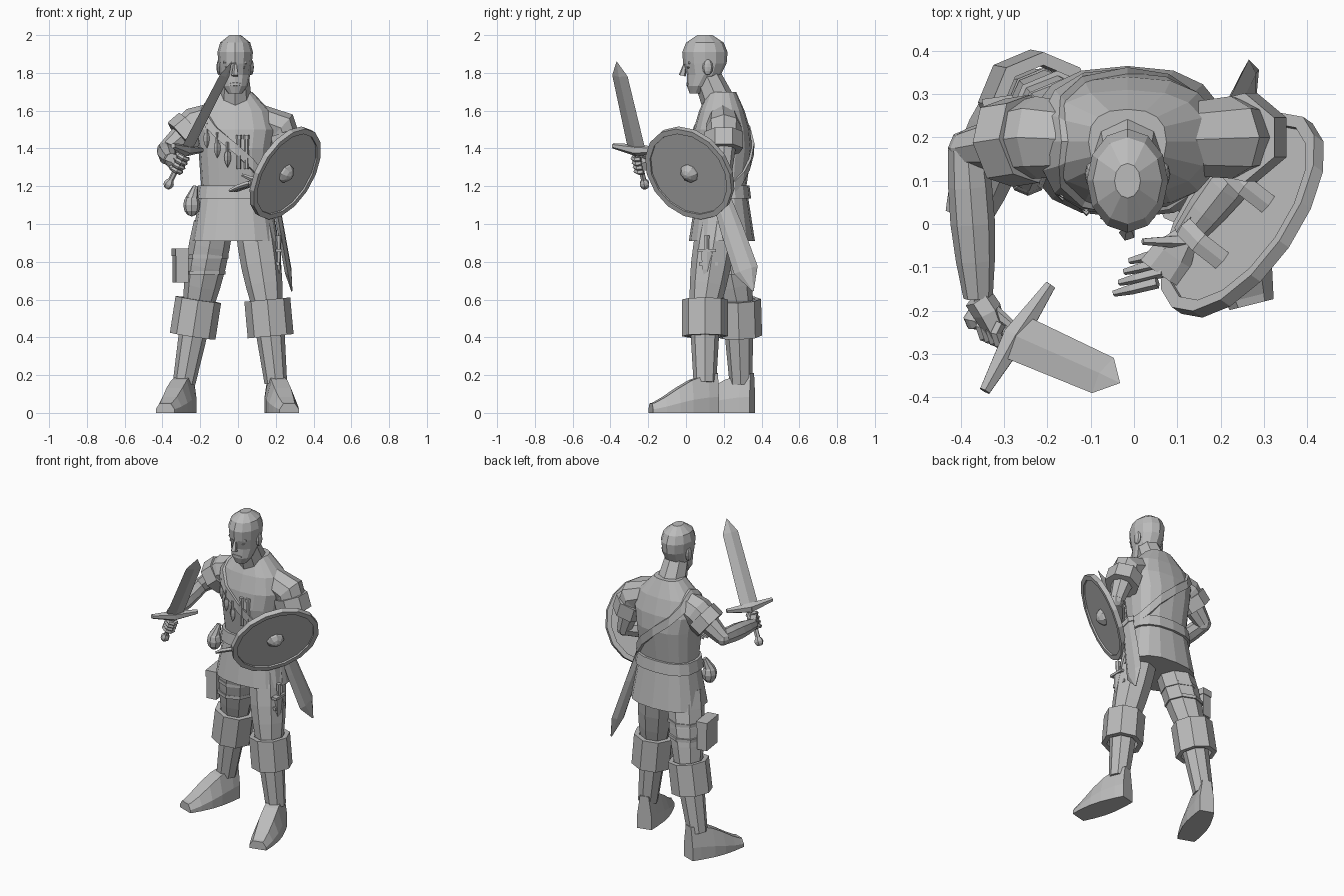
import bpy, bmesh
from math import sin, cos, pi, radians, sqrt, copysign
from mathutils import Vector as V, Matrix

if "Cube" in bpy.data.objects:
    bpy.data.objects.remove(bpy.data.objects["Cube"])

grey = bpy.data.materials.new("plain grey")
grey.use_nodes = True
grey.diffuse_color = (.5, .5, .5, 1)
grey.node_tree.nodes["Principled BSDF"].inputs["Base Color"].default_value = grey.diffuse_color

ACROSS, DEPTH, UP = V((1, 0, 0)), V((0, 1, 0)), V((0, 0, 1))


def finish(name, bm):
    bmesh.ops.recalc_face_normals(bm, faces=bm.faces)
    mesh = bpy.data.meshes.new(name)
    bm.to_mesh(mesh)
    bm.free()
    mesh.materials.append(grey)
    part = bpy.data.objects.new(name, mesh)
    bpy.context.collection.objects.link(part)


def loft(name, rings, closed=False):
    """Skin a row of equal rings; cap the ends unless the row is closed."""
    bm = bmesh.new()
    rows = [[bm.verts.new(point) for point in ring] for ring in rings]
    pairs = list(zip(rows, rows[1:]))
    if closed:
        pairs.append((rows[-1], rows[0]))
    else:
        bm.faces.new(rows[0])
        bm.faces.new(rows[-1])
    for low, high in pairs:
        for i in range(len(low)):
            bm.faces.new((low[i - 1], low[i], high[i], high[i - 1]))
    finish(name, bm)


def tube(name, path, radii, sides=8, ref=DEPTH, axis=None, closed=False):
    """Tube along a path; a radius may be a (wide, deep) pair."""
    rings = []
    for i, (point, radius) in enumerate(zip(path, radii)):
        along = axis or path[min(i + 1, len(path) - 1)] - path[max(i - 1, 0)]
        wide = ref.cross(along).normalized()
        deep = along.cross(wide).normalized()
        rw, rd = radius if isinstance(radius, tuple) else (radius, radius)
        turns = [2 * pi * k / sides for k in range(sides)]
        rings.append([point + wide * rw * cos(a) + deep * rd * sin(a) for a in turns])
    loft(name, rings, closed)


def limb(name, start, end, first, last, bulge=0.0, sides=8, ref=DEPTH):
    """Straight tapered tube that swells toward its middle."""
    steps = [k / 4 for k in range(5)]
    tube(name, [start.lerp(end, t) for t in steps],
         [first + (last - first) * t + bulge * sin(pi * t) for t in steps], sides, ref)


def band(name, start, end, radius, thick, sides=8, ref=DEPTH):
    """Hollow cuff with real wall thickness."""
    inner = radius - thick
    tube(name, [start, start, end, end], [inner, radius, radius, inner],
         sides, ref, axis=end - start, closed=True)


def placed(loc, size, turn=0):
    return (Matrix.Translation(loc) @ Matrix.Rotation(radians(turn), 4, 'Z')
            @ Matrix.Diagonal((*size, 1)))


def box(name, loc, size, turn=0):
    bm = bmesh.new()
    bmesh.ops.create_cube(bm, size=1, matrix=placed(loc, size, turn))
    finish(name, bm)


def ball(name, loc, size):
    bm = bmesh.new()
    bmesh.ops.create_uvsphere(bm, u_segments=8, v_segments=6, radius=1, matrix=placed(loc, size))
    finish(name, bm)


# Tunic: height, half width, half depth
BODY = [(.91, .23, .175), (1.2, .18, .13), (1.4, .195, .16), (1.5, .215, .15), (1.6, .185, .12), (1.7, .09, .075)]
MIDDLE = V((-.015, .19, 0))
TURNS = [2 * pi * k / 16 for k in range(16)]


def girth(z):
    for low, high in zip(BODY, BODY[1:]):
        if z <= high[0]:
            return V(low).lerp(V(high), (z - low[0]) / (high[0] - low[0])).yz


def on_body(z, a, grow=0.0):
    wide, deep = girth(z)
    square = lambda s: copysign(abs(s) ** .8, s)
    return MIDDLE + V(((wide + grow) * square(cos(a)), (deep + grow) * square(sin(a)), z))


def on_chest(x, z):
    wide, deep = girth(z)
    return V((x, MIDDLE.y - deep * sqrt(1 - ((x - MIDDLE.x) / wide) ** 2) - .015, z))


loft("tunic", [[on_body(row[0], a) for a in TURNS] for row in BODY])

# Belt, and the strap from right shoulder to left hip
WALL = [(-1, -.005), (-1, .015), (1, .015), (1, -.005)]
loft("belt", [[on_body(1.17 + .035 * h, a, grow) for h, grow in WALL] for a in TURNS], closed=True)
loft("shoulder_strap", [[on_body(1.4 - .22 * cos(a) + .03 * h, a, grow) for h, grow in WALL]
                        for a in TURNS], closed=True)

# Head and neck: height, middle, half width, half depth
HEAD = [(1.69, .05, .035, .03), (1.73, .065, .065, .06), (1.79, .095, .08, .09),
        (1.85, .1, .088, .115), (1.91, .1, .094, .12), (1.96, .1, .08, .1), (2, .1, .03, .04)]
face = V((MIDDLE.x, .1, 1.86))
tube("head", [V((MIDDLE.x, y, z)) for z, y, _, _ in HEAD], [row[2:] for row in HEAD], 12, axis=UP)
limb("neck", MIDDLE + UP * 1.6, face - UP * .05, .095, .07)
limb("nose", face - V((0, .105, .01)), face - V((0, .12, .075)), .008, .02, sides=5)
limb("mouth", face - V((.03, .085, .12)), face - V((-.03, .085, .12)), .006, .006, .008, 5, UP)
for side, s in (("left", 1), ("right", -1)):
    ball(side + "_ear", face + V((s * .085, .015, -.03)), (.014, .028, .042))
    ball(side + "_eye", face + V((s * .035, -.085, -.03)), (.02, .012, .008))
    limb(side + "_brow", face - V((0, .108, .01)), face + V((s * .06, -.08, -.005)), .01, .008, sides=5, ref=UP)

# Legs, boots and feet
LEGS = {"left": (V((.09, .165, 1)), V((.155, .1, .57)), V((.2, .1, .16)), 14),
        "right": (V((-.13, .19, 1)), V((-.21, .275, .57)), V((-.285, .29, .16)), -20)}
for side, (hip, knee, ankle, turn) in LEGS.items():
    limb(side + "_thigh", hip, knee, .105, .082, .013)
    limb(side + "_boot_shin", knee, ankle, .085, .06)
    band(side + "_boot_cuff", knee + UP * .03, knee.lerp(ankle, .4), .122, .03)
    ahead = Matrix.Rotation(radians(turn), 3, 'Z') @ -DEPTH
    beside = ahead.cross(UP)
    sections = []
    for t in (0, .15, .4, .6, .8, .95, 1):
        sole = V((ankle.x, ankle.y, 0)) + ahead * (.36 * t - .065)
        half, tall = beside * (.045 + .03 * sin(2.9 * t)), UP * (.05 + .16 * (1 - t * t) ** 1.5)
        sections.append([sole - half, sole + half, sole + half + tall * .4,
                         sole + half * .6 + tall, sole - half * .6 + tall, sole - half + tall * .4])
    loft(side + "_boot_foot", sections)

# Sleeves, cuffs and arms
ARMS = {"left": (V((.225, .2, 1.51)), V((.3, .2, 1.28)), V((.12, -.03, 1.22))),
        "right": (V((-.225, .2, 1.525)), V((-.385, .175, 1.39)), V((-.36, -.17, 1.34)))}
for side, (shoulder, elbow, wrist) in ARMS.items():
    halfway = shoulder.lerp(elbow, .5)
    tube(side + "_sleeve", [shoulder.lerp(MIDDLE + UP * 1.6, .6), shoulder, halfway], [.08, .095, .085])
    band(side + "_sleeve_cuff", shoulder.lerp(elbow, .12), halfway, .105, .03, 7)
    limb(side + "_upper_arm", shoulder, elbow, .08, .045)
    ball(side + "_elbow", elbow, (.045, .045, .045))
    limb(side + "_forearm", elbow, wrist, .045, .034, .012, ref=UP)

# Open left hand
wrist = ARMS["left"][2]
knuckles = wrist - V((.06, .085, .01))
tube("left_palm", [wrist, wrist.lerp(knuckles, .5), knuckles], [(.03, .02), (.05, .02), (.055, .015)], 6, UP)
for i in range(4):
    root = wrist - V((.03 + .012 * i, .03 + .025 * i, .005))
    bend = root - V((.06, .015, .02))
    tube("left_finger", [root, bend, bend - V((.04, .01, .02))], [.014, .013, .008], 5, UP)
limb("left_thumb", wrist - DEPTH * .01, wrist + V((-.1, -.01, .04)), .018, .008, sides=5, ref=UP)

# Raised sword
hilt, tip = V((-.275, -.26, 1.39)), V((-.033, -.367, 1.86))
axis = (tip - hilt).normalized()
flat = axis.cross(V((.5, .86, -.13))).normalized()
cross = flat.cross(axis)
tube("sword_blade", [hilt, hilt.lerp(tip, .84), tip], [(.055, .014), (.048, .012), .001], 4, flat)
for s in (1, -1):
    limb("sword_guard", hilt, hilt + (cross * s + axis * .1) * .145, .032, .014, sides=6, ref=axis)
pommel = hilt - axis * .2
limb("sword_grip", hilt, pommel, .015, .015, sides=6, ref=flat)
limb("sword_pommel", pommel + axis * .02, pommel - axis * .03, .015, .015, .013, 6, flat)

# Right fist around the grip
grip = hilt.lerp(pommel, .4)
wrist = ARMS["right"][2]
tube("right_palm", [wrist, wrist.lerp(grip, .4), grip - cross * .01], [.034, (.035, .05), (.025, .05)], 6, UP)
for i in range(4):
    centre = grip + axis * (.04 - .026 * i)
    curl = [radians(40 + 50 * k) for k in range(6)]
    tube("right_finger", [centre + (cross * cos(a) - flat * sin(a)) * .03 for a in curl], [.013] * 6, 5, axis)
limb("right_thumb", wrist, grip + axis * .05 + cross * .02, .018, .01, sides=5, ref=UP)

# Round shield with rim, boss and arm straps
out = V((.74, -.51, -.44)).normalized()
plate = V((.25, .02, 1.27))
limb("shield_face", plate - out * .005, plate + out * .005, .24, .24, sides=16, ref=UP)
band("shield_rim", plate - out * .015, plate + out * .015, .267, .03, 16, UP)
tube("shield_boss", [plate + out * h for h in (0, .015, .035, .045)], [.055, .05, .03, .01], 8, UP)
along = V((.62, .76, .16)).normalized()
rise = out.cross(along).normalized()
for name, s in (("shield_front_strap", -.1), ("shield_rear_strap", .07)):
    arch = [radians(45 * k) for k in range(5)]
    tube(name, [plate + along * s + rise * .08 * cos(a) - out * .1 * sin(a) for a in arch],
         [(.005, .024)] * 5, 4, out.cross(rise))

# Scabbard on the left hip
mouth, end = V((.185, .165, 1.2)), V((.285, .355, .645))
tube("scabbard", [mouth, mouth.lerp(end, .4), mouth.lerp(end, .8), end],
     [(.045, .02), (.06, .02), (.066, .02), .004], 6, ACROSS)
tube("scabbard_mouth", [mouth, mouth.lerp(end, .07)], [(.053, .026)] * 2, 6, ACROSS)

# Throwing knives and vials on the chest
for i in range(3):
    knife = on_chest(.055 * i - .165, 1.46 - .05 * i)
    limb("throwing_knife_grip", knife, knife + UP * .075, .008, .008, sides=4)
    limb("throwing_knife_blade", knife + UP * .02, knife - UP * .06, .014, .001, .01, 4)
for x in (.005, .045):
    vial = on_chest(x, 1.29)
    limb("vial", vial, vial + UP * .16, .012, .012, sides=6)
    limb("vial_stopper", vial + UP * .16, vial + UP * .18, .016, .016, sides=6)

# Belt bag
bag = V((-.245, .11, 1.1))
ball("belt_bag", bag, (.045, .045, .06))
limb("belt_bag_neck", bag + UP * .03, bag + V((.02, .02, .1)), .035, .014)

# Case strapped to the right thigh
case = V((-.305, .22, .78))
box("thigh_case", case, (.065, .14, .18), 8)
box("thigh_case_flap", case + UP * .07, (.072, .148, .04), 8)
hip, knee = LEGS["right"][:2]
for t in (.4, .6):
    spot = hip.lerp(knee, t)
    band("thigh_case_strap", spot - UP * .01, spot + UP * .01, .113, .02)

# Dagger on the left thigh
dagger = V((.215, .11, .86))
tube("dagger_sheath", [dagger, dagger - UP * .1, dagger - UP * .17], [(.014, .034), (.013, .028), .004], 6)
limb("dagger_grip", dagger, dagger + UP * .08, .012, .016, sides=6)
box("dagger_guard", dagger, (.034, .1, .016))
box("dagger_strap", dagger - V((.025, -.01, .07)), (.06, .1, .02))
